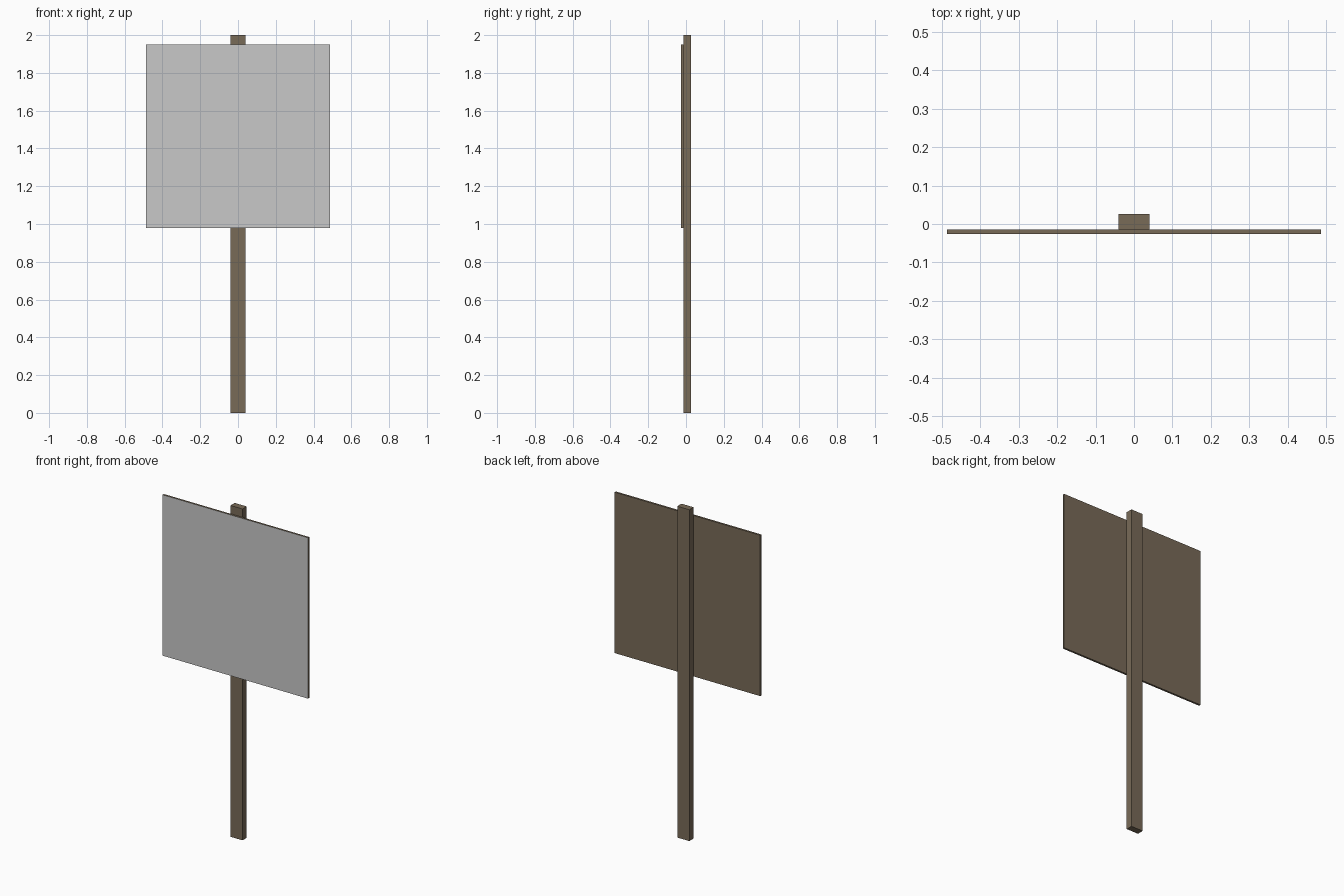
import bpy
import bmesh
from mathutils import Vector

if "Cube" in bpy.data.objects:
    bpy.data.objects.remove(bpy.data.objects["Cube"])


def material(name, rgb):
    m = bpy.data.materials.new(name)
    m.diffuse_color = (*rgb, 1.0)
    m.use_nodes = True
    m.node_tree.nodes["Principled BSDF"].inputs["Base Color"].default_value = m.diffuse_color
    return m


wood = material("brown wood", (0.19, 0.145, 0.097))
paper = material("light grey face", (0.58, 0.58, 0.58))


def box(name, lo, hi, mats):
    lo, hi = Vector(lo), Vector(hi)
    bm = bmesh.new()
    bmesh.ops.create_cube(bm, size=1)
    for v in bm.verts:
        v.co = (lo + hi) / 2 + v.co * (hi - lo)
    bm.normal_update()
    # The front face takes the last material, all others the first
    for f in bm.faces:
        f.material_index = len(mats) - 1 if f.normal.y < -0.9 else 0
    mesh = bpy.data.meshes.new(name)
    bm.to_mesh(mesh)
    bm.free()
    for m in mats:
        mesh.materials.append(m)
    ob = bpy.data.objects.new(name, mesh)
    bpy.context.collection.objects.link(ob)
    return ob


# Upright post
box("post", (-0.04, -0.014, 0), (0.04, 0.026, 2), [wood])
# Sign board with a grey front
box("sign_board", (-0.486, -0.026, 0.979), (0.486, -0.014, 1.95), [wood, paper])
